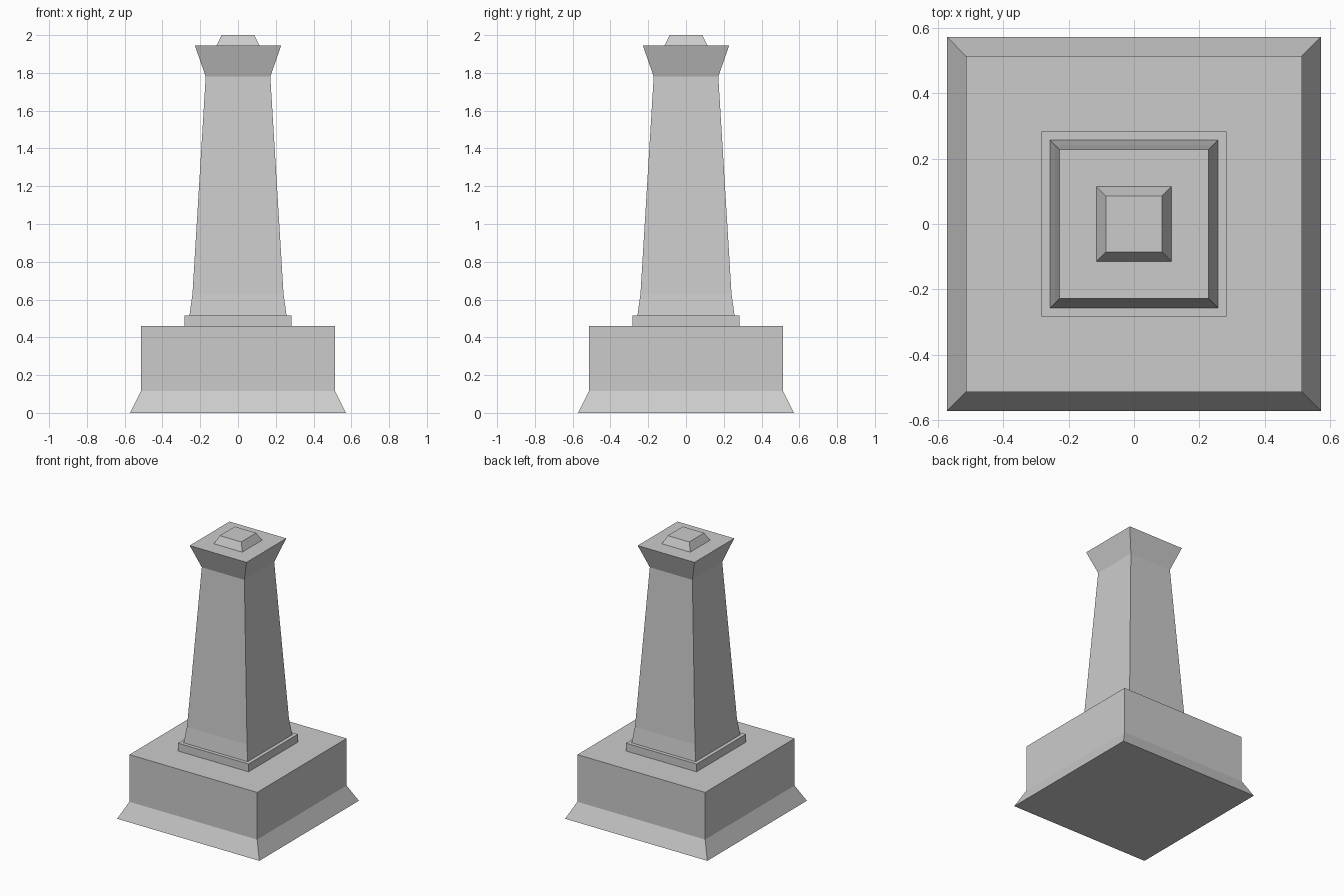
import bpy, bmesh

if "Cube" in bpy.data.objects:
    bpy.data.objects.remove(bpy.data.objects["Cube"])


def square_stack(name, profile):
    """Closed square solid from (half_width, z) levels, bottom to top."""
    bm = bmesh.new()
    rings = [[bm.verts.new((sx * h, sy * h, z))
              for sx, sy in ((-1, -1), (1, -1), (1, 1), (-1, 1))]
             for h, z in profile]
    for low, high in zip(rings, rings[1:]):
        for i in range(4):
            j = (i + 1) % 4
            bm.faces.new((low[i], low[j], high[j], high[i]))
    bm.faces.new(rings[0][::-1])
    bm.faces.new(rings[-1])
    mesh = bpy.data.meshes.new(name)
    bm.to_mesh(mesh)
    bm.free()
    obj = bpy.data.objects.new(name, mesh)
    bpy.context.collection.objects.link(obj)
    return obj


# Pedestal block with sloped foot
square_stack("pedestal", [(0.571, 0.0), (0.513, 0.117), (0.513, 0.459)])
# Thin slab under the shaft
square_stack("plinth", [(0.283, 0.459), (0.283, 0.516)])
# Tapered shaft with a flared foot and an outward-flaring capital
square_stack("shaft", [(0.257, 0.516), (0.241, 0.63), (0.171, 1.78)])
square_stack("capital", [(0.171, 1.78), (0.228, 1.944)])
# Small bevelled cap
square_stack("top_cap", [(0.114, 1.944), (0.086, 2.0)])
